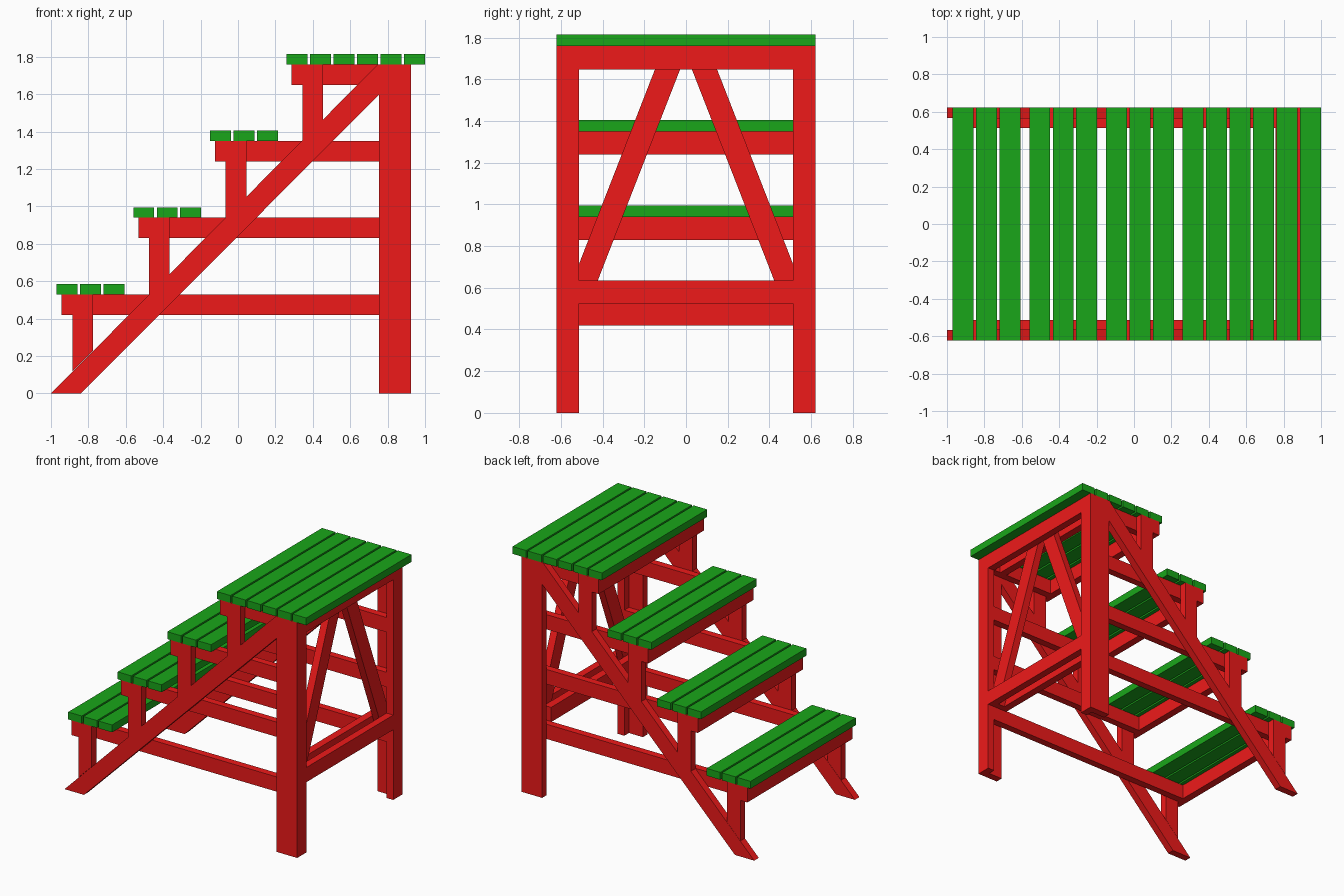
import bpy, bmesh
from mathutils import Vector

if "Cube" in bpy.data.objects:
    bpy.data.objects.remove(bpy.data.objects["Cube"])

def material(name, col):
    m = bpy.data.materials.new(name)
    m.diffuse_color = col
    m.use_nodes = True
    m.node_tree.nodes["Principled BSDF"].inputs["Base Color"].default_value = m.diffuse_color
    return m

RED = material("red_paint", (0.86, 0.01, 0.01, 1))
GREEN = material("green_paint", (0.01, 0.38, 0.01, 1))

def prism(name, pts, to3d, offset, mat):
    """Extrude a 2D outline placed by to3d along offset."""
    bm = bmesh.new()
    face = bm.faces.new([bm.verts.new(to3d(a, b)) for a, b in pts])
    ext = bmesh.ops.extrude_face_region(bm, geom=[face])
    verts = [v for v in ext["geom"] if isinstance(v, bmesh.types.BMVert)]
    bmesh.ops.translate(bm, verts=verts, vec=Vector(offset))
    bmesh.ops.recalc_face_normals(bm, faces=bm.faces)
    me = bpy.data.meshes.new(name)
    bm.to_mesh(me)
    bm.free()
    me.materials.append(mat)
    ob = bpy.data.objects.new(name, me)
    bpy.context.collection.objects.link(ob)
    return ob

def box(name, x, y, z, mat=RED):
    pts = [(x[0], z[0]), (x[1], z[0]), (x[1], z[1]), (x[0], z[1])]
    return prism(name, pts, lambda a, b: (a, y[0], b), (0, y[1] - y[0], 0), mat)

def side_plate(name, pts, y):
    return prism(name, pts, lambda a, b: (a, y[0], b), (0, y[1] - y[0], 0), RED)

def both_sides(ob):
    m = ob.modifiers.new("mirror", "MIRROR")
    m.use_axis = (False, True, False)
    m.use_mirror_merge = False
    return ob

W = 0.622                 # half width
OUT = (-W, -0.568)        # outer board layer
INN = (-0.568, -0.514)    # inner board layer
STEP = 0.41
B = 0.11                  # board width
TOP = 1.76
BACK = 0.925

# steps: slats, front board, side rails and posts
for i in range(4):
    x0 = -0.97 + STEP * i
    z1 = TOP - STEP * (3 - i)
    z0 = z1 - B
    for k in range(6 if i == 3 else 3):
        sx = x0 + 0.1256 * k
        box("slat", (sx, sx + 0.112), (-W, W), (z1, z1 + 0.055), GREEN)
    box("step_front_board", (x0 + 0.027, x0 + 0.084), (-W, W), (z0, z1))
    both_sides(box("step_rail", (x0 + 0.084, 0.87), INN, (z0, z1)))
    a, b = x0 + 0.084, x0 + 0.195
    both_sides(side_plate("step_post", [(a, a + 1.003), (b, b + 1.003), (b, z1), (a, z1)], OUT))

# sloping stringers
both_sides(side_plate("stringer", [(-1, 0), (-0.84, 0), (0.755, 1.598), (0.755, TOP), (0.748, TOP)], OUT))

# back legs, each of two boards forming an L
both_sides(box("back_leg_side", (0.755, 0.87), OUT, (0, TOP)))
both_sides(box("back_leg_rear", (0.87, BACK), (-W, -0.514), (0, TOP)))

# paired cross beams at the back
for z in ((0.525, 0.635), (1.647, TOP)):
    box("rear_beam", (0.87, BACK), (-0.514, 0.514), z)
    box("inner_beam", (0.757, 0.815), (-0.514, 0.514), z)

# slanted braces between the beams
brace = [(-0.568, 0.574), (-0.568, 0.525), (-0.466, 0.525), (0, 1.72), (0, TOP), (-0.105, TOP)]
both_sides(prism("rear_brace", brace, lambda a, b: (0.815, a, b), (0.055, 0, 0), RED))
